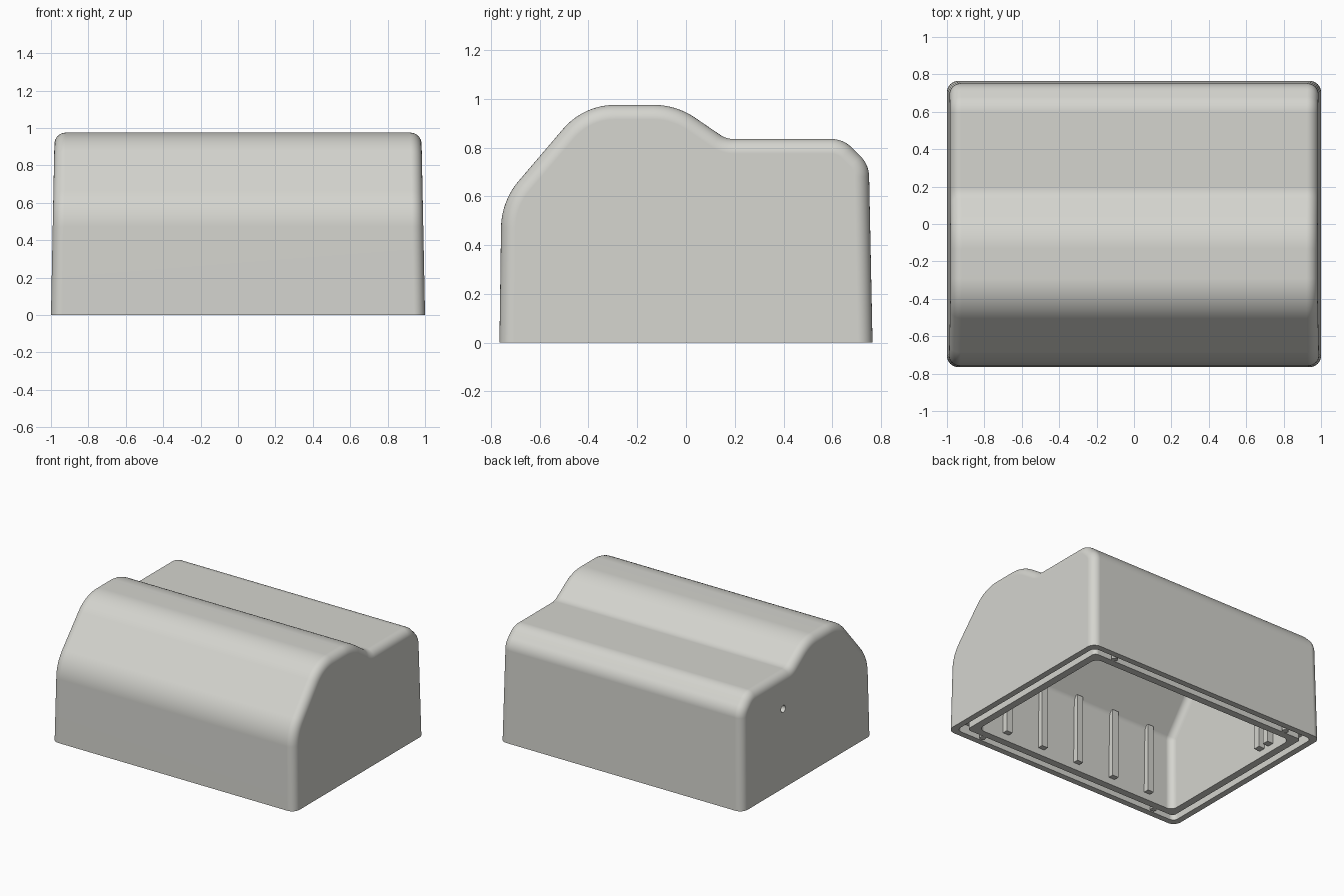
import bpy, bmesh, math
from mathutils import Vector

if "Cube" in bpy.data.objects:
    bpy.data.objects.remove(bpy.data.objects["Cube"])

grey = bpy.data.materials.new("warm_light_grey")
grey.diffuse_color = (0.66, 0.66, 0.62, 1)
grey.use_nodes = True
grey.node_tree.nodes["Principled BSDF"].inputs["Base Color"].default_value = grey.diffuse_color


def finish(name, bm):
    bmesh.ops.recalc_face_normals(bm, faces=bm.faces)
    me = bpy.data.meshes.new(name)
    bm.to_mesh(me)
    bm.free()
    ob = bpy.data.objects.new(name, me)
    bpy.context.collection.objects.link(ob)
    me.materials.append(grey)
    return ob


def rounded(points, steps=10):
    """Polyline of (y, z, radius) with its corners turned into arcs."""
    out = []
    for i, (y, z, r) in enumerate(points):
        p = Vector((y, z))
        if r == 0:
            out.append(p)
            continue
        a = (Vector(points[i - 1][:2]) - p).normalized()
        b = (Vector(points[i + 1][:2]) - p).normalized()
        half = a.angle(b) / 2
        centre = p + (a + b).normalized() * r / math.sin(half)
        t = r / math.tan(half)
        s, e = p + a * t - centre, p + b * t - centre
        sweep = s.angle(e)
        for k in range(steps + 1):
            f = k / steps
            out.append(centre + (s * math.sin((1 - f) * sweep) + e * math.sin(f * sweep)) / math.sin(sweep))
    return out


def profile_body(name, points, hx, r, taper, steps=8):
    """Profile swept along x, with rounded end edges and tapered ends."""
    prof = rounded(points)
    normals = []
    for i in range(len(prof)):
        if i == 0:
            n = Vector((-1, 0))
        elif i == len(prof) - 1:
            n = Vector((1, 0))
        else:
            d = (prof[i + 1] - prof[i - 1]).normalized()
            n = Vector((-d.y, d.x))
        normals.append(n)
    half = []
    for k in range(steps + 1):
        a = math.pi / 2 * k / steps
        half.append((hx - r + r * math.sin(a), r * (1 - math.cos(a))))
    rings = [(-x, i) for x, i in reversed(half)] + half
    bm = bmesh.new()
    loops = []
    for x, inset in rings:
        loop = []
        for p, n in zip(prof, normals):
            q = p - n * inset
            loop.append(bm.verts.new((x * (1 - taper * q.y), q.x, q.y)))
        loops.append(loop)
    # the innermost ring of each half closes the end
    for a, b in zip(loops, loops[1:]):
        for i in range(len(a)):
            j = (i + 1) % len(a)
            bm.faces.new((a[i], a[j], b[j], b[i]))
    return bm, loops


def sweep(name, points, hx, r, taper, steps=8):
    """Closed solid: rings ordered from the left end cap to the right one."""
    prof = rounded(points)
    normals = []
    for i in range(len(prof)):
        d = (prof[min(i + 1, len(prof) - 1)] - prof[max(i - 1, 0)]).normalized()
        normals.append(Vector((-d.y, d.x)))
    normals[0], normals[-1] = Vector((-1, 0)), Vector((1, 0))
    angles = [math.pi / 2 * k / steps for k in range(steps + 1)]
    right = [(hx - r + r * math.sin(a), r * (1 - math.cos(a))) for a in angles]
    bm = bmesh.new()
    loops = []
    for x, inset in [(-x, i) for x, i in reversed(right)] + right:
        ring = [p - n * inset for p, n in zip(prof, normals)]
        loops.append([bm.verts.new((x * (1 - taper * q.y), q.x, q.y)) for q in ring])
    for a, b in zip(loops, loops[1:]):
        for i in range(len(a)):
            j = (i + 1) % len(a)
            bm.faces.new((a[i], a[j], b[j], b[i]))
    bm.faces.new(loops[0])
    bm.faces.new(loops[-1])
    return finish(name, bm)


def round_rect(bm, hx, hy, r, z):
    vs = []
    for q, (sx, sy) in enumerate(((1, 1), (-1, 1), (-1, -1), (1, -1))):
        for k in range(7):
            a = math.pi / 2 * (q + k / 6)
            vs.append(bm.verts.new((sx * (hx - r) + r * math.cos(a), sy * (hy - r) + r * math.sin(a), z)))
    return vs


def box(name, lo, hi):
    bm = bmesh.new()
    bmesh.ops.create_cube(bm, size=1)
    for v in bm.verts:
        v.co = [(l + h) / 2 + c * (h - l) for c, l, h in zip(v.co, lo, hi)]
    return finish(name, bm)


def cylinder(name, r, depth, loc, along_x=False):
    bm = bmesh.new()
    bmesh.ops.create_cone(bm, cap_ends=True, segments=20, radius1=r, radius2=r, depth=depth)
    for v in bm.verts:
        c = v.co.copy()
        v.co = (Vector((c.z, c.x, c.y)) if along_x else c) + Vector(loc)
    return finish(name, bm)


def cut(ob, cutter):
    cutter.hide_render = True
    before = len(ob.data.vertices)
    bpy.context.view_layer.objects.active = ob
    for solver in ('EXACT', 'MANIFOLD', 'FLOAT'):
        m = ob.modifiers.new("cut", 'BOOLEAN')
        m.operation, m.solver, m.object = 'DIFFERENCE', solver, cutter
        bpy.ops.object.modifier_apply(modifier=m.name)
        if len(ob.data.vertices) != before:
            break
    bpy.data.objects.remove(cutter)


def smooth(ob):
    bpy.ops.object.select_all(action='DESELECT')
    ob.select_set(True)
    bpy.context.view_layer.objects.active = ob
    bpy.ops.object.shade_smooth_by_angle(angle=math.radians(30))


# Outer housing
housing = sweep("housing", [
    (-0.765, 0, 0), (-0.757, 0.58, 0.3), (-0.42, 0.975, 0.28), (-0.04, 0.975, 0.3),
    (0.165, 0.835, 0.1), (0.645, 0.835, 0.12), (0.75, 0.73, 0.12), (0.765, 0, 0)],
    1.0, 0.06, 0.02)

# Cable hole in the left side
cut(housing, cylinder("hole_cutter", 0.026, 0.5, (-0.95, 0.27, 0.58), True))

# Hollow interior following the outer shape
cut(housing, sweep("cavity_cutter", [
    (-0.617, -0.1, 0), (-0.607, 0.535, 0.06), (-0.36, 0.845, 0.13), (-0.09, 0.845, 0.15),
    (0.12, 0.705, 0.15), (0.605, 0.705, 0.08), (0.617, -0.1, 0)],
    0.85, 0.05, 0.02))

# Groove around the bottom rim
bm = bmesh.new()
loops = [round_rect(bm, *a) for a in (
    (0.955, 0.72, 0.04, -0.1), (0.955, 0.72, 0.04, 0.07),
    (0.905, 0.67, 0.03, 0.07), (0.905, 0.67, 0.03, -0.1))]
for a, b in zip(loops, loops[1:] + loops[:1]):
    for i in range(len(a)):
        j = (i + 1) % len(a)
        bm.faces.new((a[i], a[j], b[j], b[i]))
cut(housing, finish("groove_cutter", bm))
smooth(housing)
weighted = housing.modifiers.new("even_shading", 'WEIGHTED_NORMAL')
weighted.keep_sharp = True

# Inner ribs on the long walls
for i in range(-2, 3):
    x = 0.31 * i - 0.01
    for name, y0, y1 in (("front_rib", -0.66, -0.575), ("back_rib", 0.575, 0.66)):
        box(name, (x - 0.025, y0, 0.05), (x + 0.025, y1, 0.56))

# Inner ribs on the short walls
for s in (-1, 1):
    for y in (0.33, 0.42):
        xs = sorted((s * 0.80, s * 0.90))
        box("side_rib", (xs[0], y - 0.025, 0.05), (xs[1], y + 0.025, 0.56))

# Small posts at the rim groove
for sx in (-1, 1):
    for sy in (-1, 1):
        smooth(cylinder("rim_post", 0.022, 0.08, (sx * 0.75, sy * 0.69, 0.04)))
